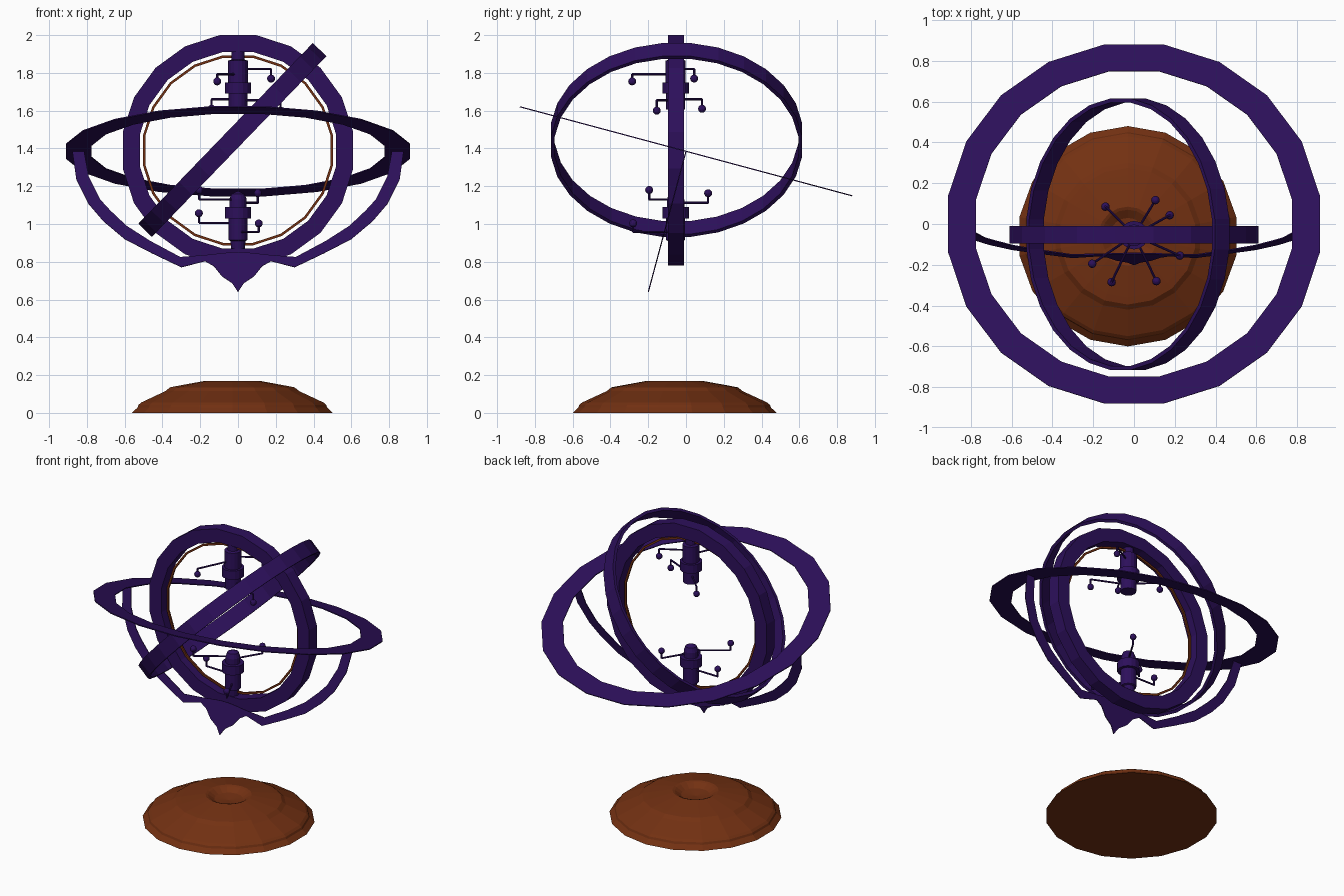
import bpy, bmesh
from math import pi, cos, sin, radians
from mathutils import Vector, Matrix

if "Cube" in bpy.data.objects:
    bpy.data.objects.remove(bpy.data.objects["Cube"])


def material(name, rgb):
    m = bpy.data.materials.new(name)
    m.diffuse_color = (*rgb, 1)
    m.use_nodes = True
    m.node_tree.nodes["Principled BSDF"].inputs["Base Color"].default_value = m.diffuse_color
    return m


PURPLE = material("purple_metal", (0.026, 0.005, 0.105))
BROWN = material("brown_wood", (0.17, 0.030, 0.006))


def finish(bm, name, mat, loc=(0, 0, 0), rot=(0, 0, 0)):
    bmesh.ops.recalc_face_normals(bm, faces=bm.faces)
    me = bpy.data.meshes.new(name)
    bm.to_mesh(me)
    bm.free()
    me.materials.append(mat)
    ob = bpy.data.objects.new(name, me)
    ob.location, ob.rotation_euler = loc, rot
    bpy.context.collection.objects.link(ob)
    return ob


def lathe(name, profile, n, mat, closed=False, start=0.0, **place):
    """Turn (radius, z) points about z; closed joins the last point to the first."""
    bm = bmesh.new()
    rings = []
    for r, z in profile:
        if r == 0:
            rings.append([bm.verts.new((0, 0, z))] * n)
        else:
            rings.append([bm.verts.new((r * cos(start + 2 * pi * i / n),
                                        r * sin(start + 2 * pi * i / n), z)) for i in range(n)])
    pairs = list(zip(rings, rings[1:]))
    if closed:
        pairs.append((rings[-1], rings[0]))
    for a, b in pairs:
        for i in range(n):
            j = (i + 1) % n
            bm.faces.new(list(dict.fromkeys((a[i], a[j], b[j], b[i]))))
    return finish(bm, name, mat, **place)


def ring(name, inner, outer, width, n, mat, **place):
    h, k = width / 2, 1 / cos(pi / n)      # flats lie at the stated outer radius
    prof = [(inner * k, -h), (outer * k, -h), (outer * k, h), (inner * k, h)]
    return lathe(name, prof, n, mat, closed=True, start=pi / n, **place)


# Wooden base with a shallow dish in the top
lathe("base", [(0, 0), (0.54, 0), (0.51, 0.028), (0.505, 0.042), (0.49, 0.055),
               (0.36, 0.115), (0.335, 0.135), (0.30, 0.142), (0.145, 0.17), (0.13, 0.165),
               (0.09, 0.14), (0, 0.13)], 18, BROWN, start=pi / 2, loc=(-0.03, -0.06, 0))

# Rings
tilt = (radians(-15), 0, 0)
centre = (0, 0, 1.385)
ring("upright_ring", 0.52, 0.61, 0.085, 20, PURPLE, loc=(0, -0.052, 1.39), rot=(pi / 2, 0, 0))
ring("inner_trim_ring", 0.49, 0.503, 0.012, 20, BROWN, loc=(0, -0.052, 1.39), rot=(pi / 2, 0, 0))
ring("horizon_ring", 0.775, 0.911, 0.006, 20, PURPLE, loc=centre, rot=tilt)
ring("slanted_band", 0.645, 0.665, 0.10, 28, PURPLE, loc=(-0.03, -0.05, 1.445),
     rot=(0, radians(-46), 0))

# Flat bracket under the horizon ring: outer and inner edge (x, height), mirrored
outer = [(0.877, 1.385), (0.856, 1.237), (0.79, 1.105), (0.713, 1.015), (0.60, 0.92),
         (0.455, 0.845), (0.30, 0.771), (0.174, 0.803), (0.127, 0.776), (0.085, 0.723),
         (0.03, 0.686), (0, 0.64)]
inner = [(0.815, 1.385), (0.79, 1.25), (0.73, 1.13), (0.675, 1.07), (0.59, 0.99),
         (0.465, 0.91), (0.306, 0.825), (0.174, 0.835), (0.127, 0.84), (0.085, 0.845),
         (0.03, 0.85), (0, 0.85)]
bm = bmesh.new()
for s in (-1, 1):
    rows = [[bm.verts.new((s * x, 0, (z - 1.385) / cos(radians(15)))) for x, z in edge]
            for edge in (outer, inner)]
    for i in range(len(outer) - 1):
        bm.faces.new((rows[0][i], rows[0][i + 1], rows[1][i + 1], rows[1][i]))
bmesh.ops.remove_doubles(bm, verts=bm.verts, dist=1e-4)
bracket = finish(bm, "bracket", PURPLE, centre, tilt)
solid = bracket.modifiers.new("thickness", "SOLIDIFY")
solid.thickness, solid.offset = 0.006, 0

# Turned spindles above and below
axis = (0, -0.055, 0)
lathe("upper_spindle", [(0, 1.605), (0.05, 1.605), (0.05, 1.69), (0.07, 1.69), (0.07, 1.75),
                        (0.053, 1.75), (0.053, 1.865), (0.035, 1.87), (0.033, 1.93), (0, 1.99)],
      16, PURPLE, loc=axis)
lathe("lower_spindle", [(0, 0.79), (0.035, 0.84), (0.04, 0.91), (0.05, 0.915), (0.05, 1.03),
                        (0.07, 1.03), (0.07, 1.09), (0.046, 1.09), (0.046, 1.13),
                        (0.035, 1.16), (0, 1.175)], 16, PURPLE, loc=axis)


# Bent arms carrying small balls: (x, y, ball height, rod height)
def rod(bm, a, b, r=0.006):
    d = b - a
    m = Matrix.Translation((a + b) / 2) @ d.to_track_quat("Z", "Y").to_matrix().to_4x4()
    bmesh.ops.create_cone(bm, cap_ends=True, segments=8, radius1=r, radius2=r,
                          depth=d.length, matrix=m)


arms = [(-0.11, -0.285, 1.755, 1.793), (0.175, 0.043, 1.77, 1.82),
        (-0.14, 0.085, 1.61, 1.66), (0.225, -0.155, 1.60, 1.655),
        (-0.205, -0.195, 1.18, 1.13), (0.105, 0.117, 1.163, 1.112),
        (-0.207, -0.05, 1.057, 1.005), (0.11, -0.28, 1.003, 0.958)]
for i, (x, y, zb, zr) in enumerate(arms):
    bm = bmesh.new()
    corner, ball = Vector((x, y, zr)), Vector((x, y, zb))
    rod(bm, Vector((0, -0.055, zr)), corner)
    rod(bm, corner, ball)
    bmesh.ops.create_uvsphere(bm, u_segments=12, v_segments=8, radius=0.021,
                              matrix=Matrix.Translation(ball))
    finish(bm, f"ball_arm_{i + 1}", PURPLE)
